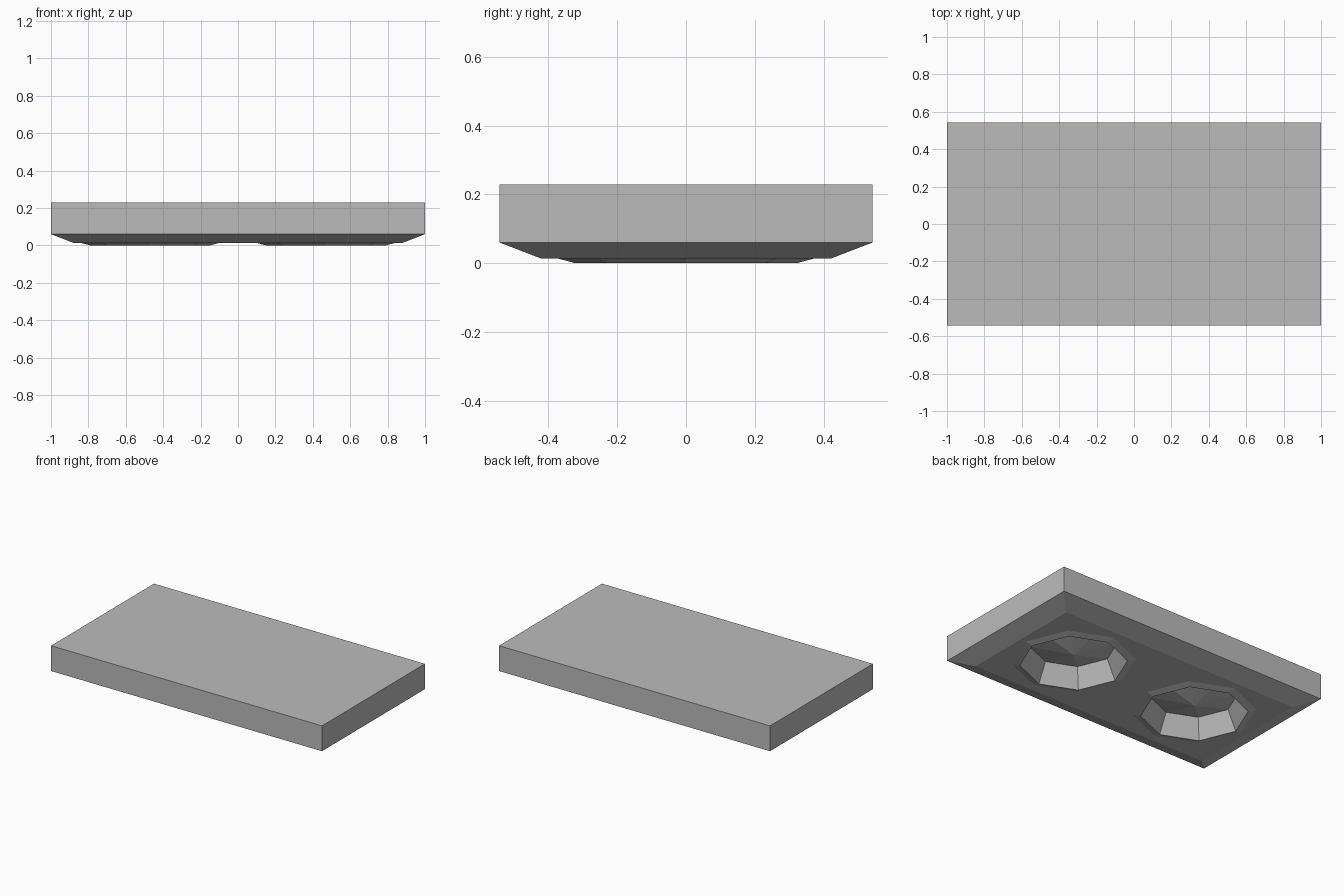
import bpy, bmesh
from math import cos, sin, pi

if "Cube" in bpy.data.objects:
    bpy.data.objects.remove(bpy.data.objects["Cube"], do_unlink=True)

grey = bpy.data.materials.new("plain grey")
grey.use_nodes = True
grey.diffuse_color = (0.5, 0.5, 0.5, 1)
grey.node_tree.nodes["Principled BSDF"].inputs["Base Color"].default_value = grey.diffuse_color


def rectangle(hx, hy, z):
    return [(-hx, -hy, z), (hx, -hy, z), (hx, hy, z), (-hx, hy, z)]


def octagon(cx, r, z):
    return [(cx + r * cos(i * pi / 4), r * sin(i * pi / 4), z) for i in range(8)]


def loft(name, loops, start_cap=False, end_cap=False, apex=None, closed=True):
    """Skin successive loops, optionally capping them or ending in a point."""
    bm = bmesh.new()
    rings = [[bm.verts.new(p) for p in loop] for loop in loops]
    n = len(rings[0])
    for a, b in zip(rings, rings[1:]):
        for i in range(n):
            j = (i + 1) % n
            bm.faces.new((a[i], a[j], b[j], b[i]))
    if start_cap:
        bm.faces.new(rings[0][::-1])
    if end_cap:
        bm.faces.new(rings[-1])
    if apex:
        tip = bm.verts.new(apex)
        for i in range(n):
            bm.faces.new((rings[-1][i], rings[-1][(i + 1) % n], tip))
    if closed:
        bmesh.ops.recalc_face_normals(bm, faces=bm.faces)
    else:
        bmesh.ops.reverse_faces(bm, faces=bm.faces)
    mesh = bpy.data.meshes.new(name)
    bm.to_mesh(mesh)
    bm.free()
    mesh.materials.append(grey)
    obj = bpy.data.objects.new(name, mesh)
    bpy.context.scene.collection.objects.link(obj)
    return obj


# Rectangular housing with a bevelled underside
housing = loft("housing", [rectangle(0.88, 0.42, 0.013), rectangle(1, 0.542, 0.06),
                           rectangle(1, 0.542, 0.229)], True, True)

for side, cx in (("left", 0.47), ("right", -0.47)):
    # Opening through the underside, hidden beneath the lamp rim
    cutter = loft(side + "_cutter", [octagon(cx, 0.34, -0.05), octagon(cx, 0.34, 0.16)], True, True)
    cutter.hide_render = True
    mod = housing.modifiers.new("opening", "BOOLEAN")
    mod.operation = "DIFFERENCE"
    mod.solver = "EXACT"
    mod.object = cutter
    bpy.context.view_layer.objects.active = housing
    bpy.ops.object.modifier_apply(modifier=mod.name)
    bpy.data.objects.remove(cutter, do_unlink=True)

    # Raised rim, sloping recess wall and pointed lamp centre
    loft(side + "_lamp", [octagon(cx, 0.37, 0.013), octagon(cx, 0.322, 0),
                          octagon(cx, 0.262, 0.127)], apex=(cx, 0, 0.057), closed=False)
